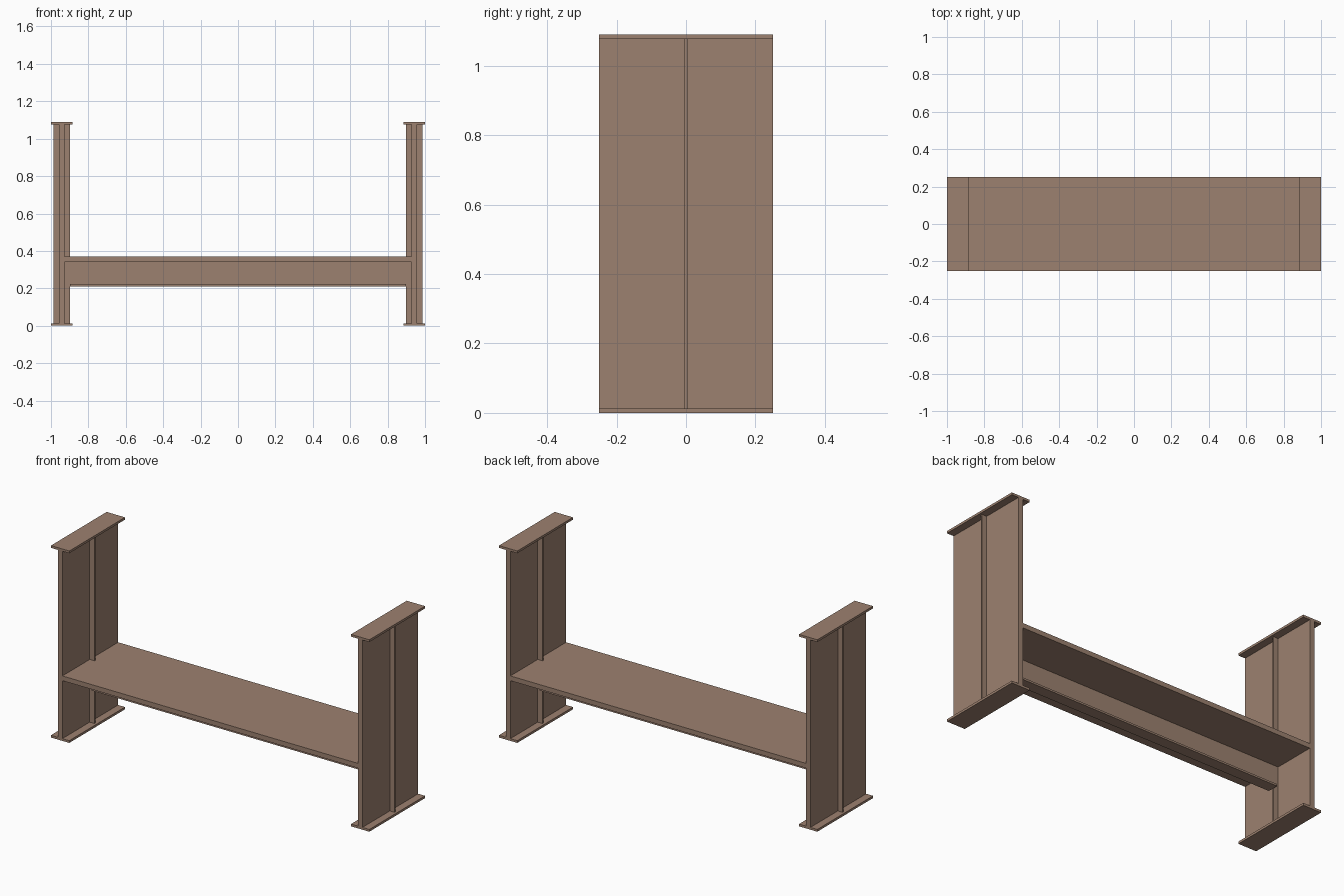
import bpy

if "Cube" in bpy.data.objects:
    bpy.data.objects.remove(bpy.data.objects["Cube"])

wood = bpy.data.materials.new("brown_wood")
wood.diffuse_color = (0.335, 0.22, 0.16, 1)
wood.use_nodes = True
wood.node_tree.nodes["Principled BSDF"].inputs["Base Color"].default_value = wood.diffuse_color

def box(name, x0, x1, y, z0, z1):
    """Box spanning x0..x1, -y..y, z0..z1."""
    bpy.ops.mesh.primitive_cube_add(size=1, location=((x0 + x1) / 2, 0, (z0 + z1) / 2))
    ob = bpy.context.object
    ob.name = name
    ob.scale = (x1 - x0, 2 * y, z1 - z0)
    bpy.ops.object.transform_apply(location=True, rotation=True, scale=True)
    ob.data.materials.append(wood)
    return ob

def pair(name, x0, x1, y, z0, z1):
    """One box at each end of the bench."""
    box("left_" + name, -x1, -x0, y, z0, z1)
    box("right_" + name, x0, x1, y, z0, z1)

H, FOOT, TOP = 1.09, 0.013, 1.077
SEAT_LOW, SEAT_TOP, RAIL_LOW, RAIL_TOP = 0.342, 0.369, 0.211, 0.222

# End panels with foot and top plates
pair("end_panel", 0.928, 0.957, 0.25, FOOT, TOP)
pair("foot_plate", 0.885, 1.0, 0.25, 0, FOOT)
pair("top_plate", 0.885, 1.0, 0.25, TOP, H)

# Centre ribs: full height outside, interrupted by the seat beam inside
pair("outer_rib", 0.957, 0.987, 0.005, FOOT, TOP)
pair("inner_upper_rib", 0.899, 0.928, 0.005, SEAT_TOP, TOP)
pair("inner_lower_rib", 0.899, 0.928, 0.005, FOOT, RAIL_TOP)

# Seat board on a T-shaped beam
box("seat", -0.928, 0.928, 0.25, SEAT_LOW, SEAT_TOP)
box("seat_web", -0.928, 0.928, 0.005, RAIL_TOP, SEAT_LOW)
box("lower_flange", -0.899, 0.899, 0.032, RAIL_LOW, RAIL_TOP)
